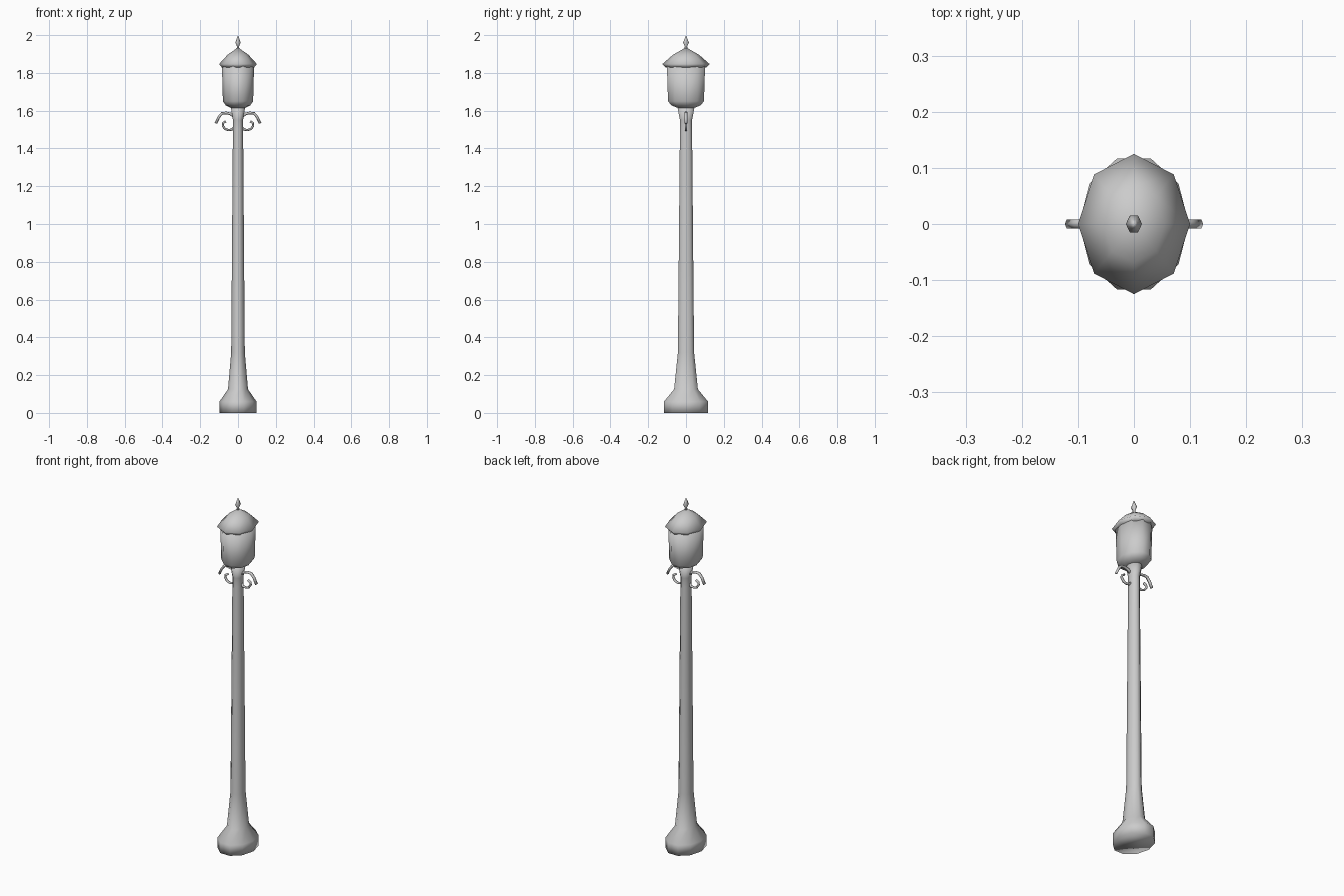
import bpy, bmesh, math

if "Cube" in bpy.data.objects:
    bpy.data.objects.remove(bpy.data.objects["Cube"])

YS = 1.25  # the whole lamp is oval: deeper than it is wide

grey = bpy.data.materials.new("grey metal")
grey.diffuse_color = (0.6, 0.6, 0.6, 1)
grey.use_nodes = True
grey.node_tree.nodes["Principled BSDF"].inputs["Base Color"].default_value = grey.diffuse_color


def finish(bm, name):
    bmesh.ops.recalc_face_normals(bm, faces=bm.faces)
    me = bpy.data.meshes.new(name)
    bm.to_mesh(me)
    bm.free()
    me.materials.append(grey)
    for p in me.polygons:
        p.use_smooth = True
    ob = bpy.data.objects.new(name, me)
    bpy.context.collection.objects.link(ob)
    return ob


def lathe(name, profile, n):
    """Oval turned solid from (radius, z) points; radius 0 closes to a tip."""
    bm = bmesh.new()
    rings = []
    for r, z in profile:
        if r == 0:
            rings.append([bm.verts.new((0, 0, z))] * n)
        else:
            rings.append([bm.verts.new((r * math.cos(2 * math.pi * i / n),
                                        YS * r * math.sin(2 * math.pi * i / n), z))
                          for i in range(n)])
    for a, b in zip(rings, rings[1:]):
        for i in range(n):
            j = (i + 1) % n
            vs = list(dict.fromkeys([a[i], a[j], b[j], b[i]]))
            bm.faces.new(vs)
    for ring, (r, z) in ((rings[0], profile[0]), (rings[-1], profile[-1])):
        if r > 0:
            bm.faces.new(ring)
    return finish(bm, name)


def tube(name, path, radius, side, n=6):
    """Round bar along (x, z) points in the plane y = 0."""
    bm = bmesh.new()
    rings = []
    for k, (x, z) in enumerate(path):
        x0, z0 = path[max(k - 1, 0)]
        x1, z1 = path[min(k + 1, len(path) - 1)]
        l = math.hypot(x1 - x0, z1 - z0)
        nx, nz = -(z1 - z0) / l, (x1 - x0) / l
        ring = []
        for i in range(n):
            a = 2 * math.pi * i / n
            c, s = radius * math.cos(a), radius * math.sin(a)
            ring.append(bm.verts.new((side * (x + nx * c), YS * s, z + nz * c)))
        rings.append(ring)
    for a, b in zip(rings, rings[1:]):
        for i in range(n):
            j = (i + 1) % n
            bm.faces.new((a[i], a[j], b[j], b[i]))
    bm.faces.new(rings[0])
    bm.faces.new(rings[-1])
    return finish(bm, name)


# Post with flared foot and neck
lathe("post", [(0.098, 0), (0.098, 0.06), (0.053, 0.125), (0.036, 0.32),
               (0.027, 1.5), (0.027, 1.55), (0.038, 1.62)], 10)

# Lantern body
lathe("lantern", [(0.038, 1.615), (0.065, 1.628), (0.080, 1.65), (0.085, 1.84)], 10)

# Eight-sided roof
lathe("roof", [(0.085, 1.828), (0.1, 1.847), (0.055, 1.896), (0, 1.935)], 8)

# Finial on the roof
lathe("finial", [(0.007, 1.925), (0.006, 1.942), (0.0143, 1.96), (0.007, 1.98), (0, 2.0)], 6)

# Scroll brackets on both sides
for side, word in ((-1, "left"), (1, "right")):
    tube(word + "_upper_scroll", [(0.022, 1.568), (0.04, 1.583), (0.062, 1.588), (0.085, 1.586),
                                  (0.102, 1.565), (0.117, 1.533)], 0.007, side)
    tube(word + "_lower_scroll", [(0.022, 1.512), (0.032, 1.5), (0.05, 1.497), (0.068, 1.503),
                                  (0.08, 1.519), (0.079, 1.535), (0.064, 1.544)], 0.006, side)
